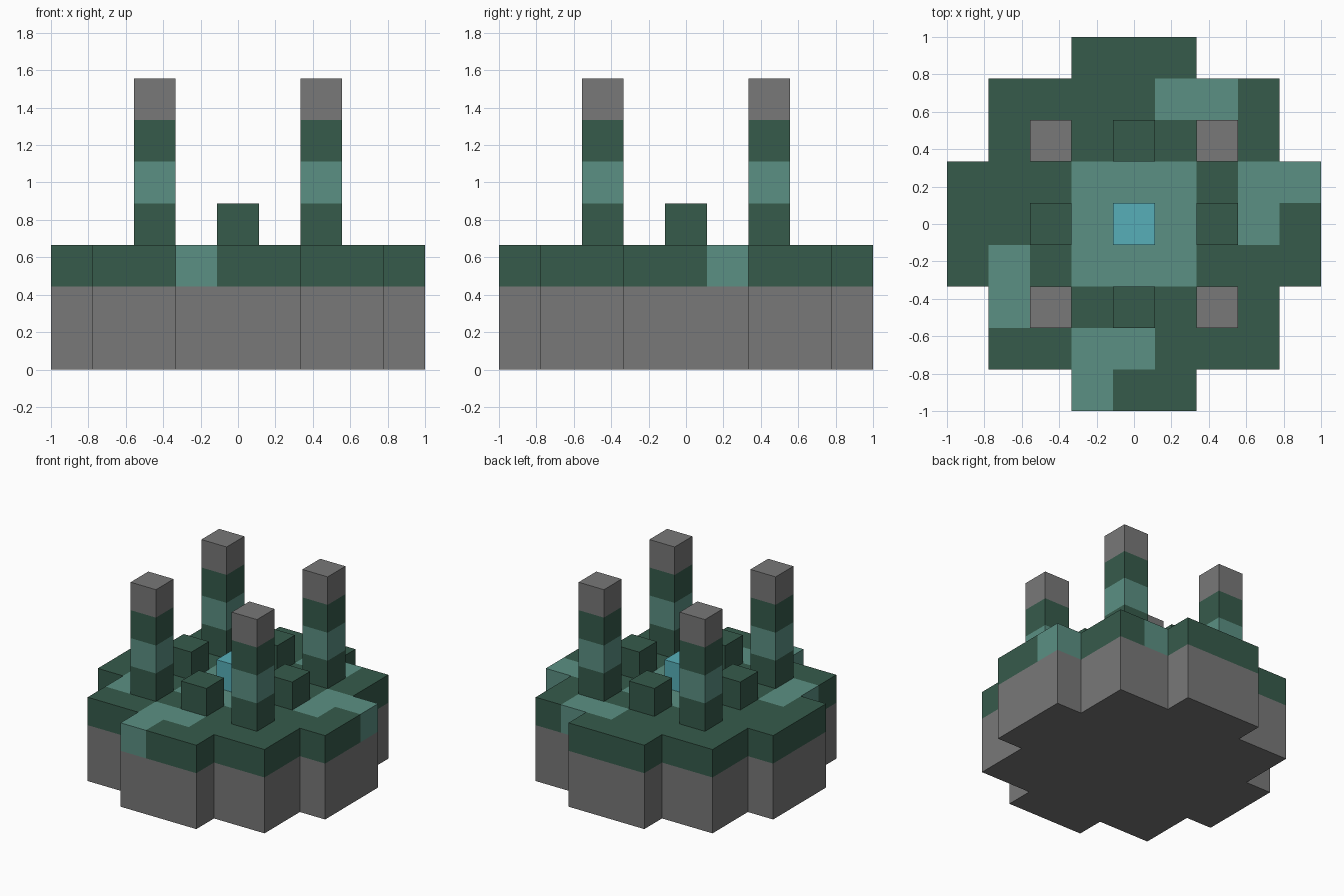
import bpy
import bmesh
import math
from mathutils import Vector

U = 2 / 9  # side of one block

if "Cube" in bpy.data.objects:
    bpy.data.objects.remove(bpy.data.objects["Cube"], do_unlink=True)


def make_material(name, rgb):
    """Flat material from an 8-bit display colour, stored as linear."""
    linear = []
    for channel in rgb:
        s = channel / 255
        linear.append(s / 12.92 if s <= 0.04045 else ((s + 0.055) / 1.055) ** 2.4)
    colour = (*linear, 1)
    mat = bpy.data.materials.new(name)
    mat.use_nodes = True
    mat.diffuse_color = colour
    mat.node_tree.nodes["Principled BSDF"].inputs["Base Color"].default_value = colour
    return mat


stone = make_material("grey stone", (120, 120, 120))
dark = make_material("dark green", (54, 91, 75))
teal = make_material("pale teal", (91, 144, 131))
cyan = make_material("bright cyan", (87, 175, 185))


def add_slab(name, cells, low, high, mats, rule=lambda cell: 0):
    """Join square grid cells into one slab; the rule picks a colour per cell."""
    bm = bmesh.new()
    corners = ((-0.5, -0.5), (0.5, -0.5), (0.5, 0.5), (-0.5, 0.5))
    for i, j in cells:
        bm.faces.new([bm.verts.new(((i + a) * U, (j + b) * U, low * U))
                      for a, b in corners])
    bmesh.ops.remove_doubles(bm, verts=bm.verts[:], dist=0.001)
    top = bmesh.ops.extrude_face_region(bm, geom=bm.faces[:])["geom"]
    bmesh.ops.translate(bm, vec=(0, 0, (high - low) * U),
                        verts=[v for v in top if isinstance(v, bmesh.types.BMVert)])
    bmesh.ops.recalc_face_normals(bm, faces=bm.faces[:])
    for face in bm.faces:
        # step inside the face to find the cell that owns it
        inside = (face.calc_center_median() - face.normal * U / 2) / U
        face.material_index = rule((round(inside.x), round(inside.y)))
    bmesh.ops.dissolve_limit(bm, angle_limit=math.radians(1), verts=bm.verts[:],
                             edges=bm.edges[:], delimit={'MATERIAL'})
    mesh = bpy.data.meshes.new(name)
    bm.to_mesh(mesh)
    bm.free()
    for mat in mats:
        mesh.materials.append(mat)
    obj = bpy.data.objects.new(name, mesh)
    bpy.context.collection.objects.link(obj)
    return obj


def add_tower(name, cell, bands):
    """One-block-wide tower standing on the turf, banded by height."""
    bm = bmesh.new()
    bmesh.ops.create_cube(bm, size=U)
    bmesh.ops.translate(bm, verts=bm.verts[:],
                        vec=Vector((cell[0], cell[1], 3.5)) * U)
    mats = list(dict.fromkeys(bands))
    # grow the tower one block at a time
    for level in range(1, len(bands)):
        cap = max(bm.faces, key=lambda f: f.calc_center_median().z)
        new = bmesh.ops.extrude_face_region(bm, geom=[cap])["geom"]
        bmesh.ops.translate(bm, vec=(0, 0, U),
                            verts=[v for v in new if isinstance(v, bmesh.types.BMVert)])
    bmesh.ops.recalc_face_normals(bm, faces=bm.faces[:])
    for face in bm.faces:
        height = (face.calc_center_median() - face.normal * U / 2).z / U - 3
        face.material_index = mats.index(bands[int(height)])
    mesh = bpy.data.meshes.new(name)
    bm.to_mesh(mesh)
    bm.free()
    for mat in mats:
        mesh.materials.append(mat)
    obj = bpy.data.objects.new(name, mesh)
    bpy.context.collection.objects.link(obj)


# Stepped round footprint
reach = (4, 4, 3, 3, 1)
span = range(-4, 5)
footprint = [(i, j) for i in span for j in span if abs(j) <= reach[abs(i)]]

# Paths of pale blocks set in the turf, plus the square court
front_path = {(-1, -3), (0, -3), (-1, -4)}
right_path = {(3, 0), (3, 1), (4, 1)}
back_path = {(1, 3), (2, 3)}
left_path = {(-3, -1), (-3, -2)}
court = {(i, j) for i in (-1, 0, 1) for j in (-1, 0, 1)}
pale = front_path | right_path | back_path | left_path | court

add_slab("stone_base", footprint, 0, 2, [stone])
add_slab("turf_layer", footprint, 2, 3, [dark, teal],
         lambda cell: 1 if cell in pale else 0)

# Corner pillars
for x, side in ((-2, "left"), (2, "right")):
    for y, end in ((-2, "front"), (2, "back")):
        add_tower(f"{end}_{side}_pillar", (x, y), [dark, teal, dark, stone])

# Low blocks between the pillars, and the glowing centre
for name, cell in (("front", (0, -2)), ("back", (0, 2)),
                   ("left", (-2, 0)), ("right", (2, 0))):
    add_tower(f"{name}_block", cell, [dark])
add_tower("centre_block", (0, 0), [cyan])
